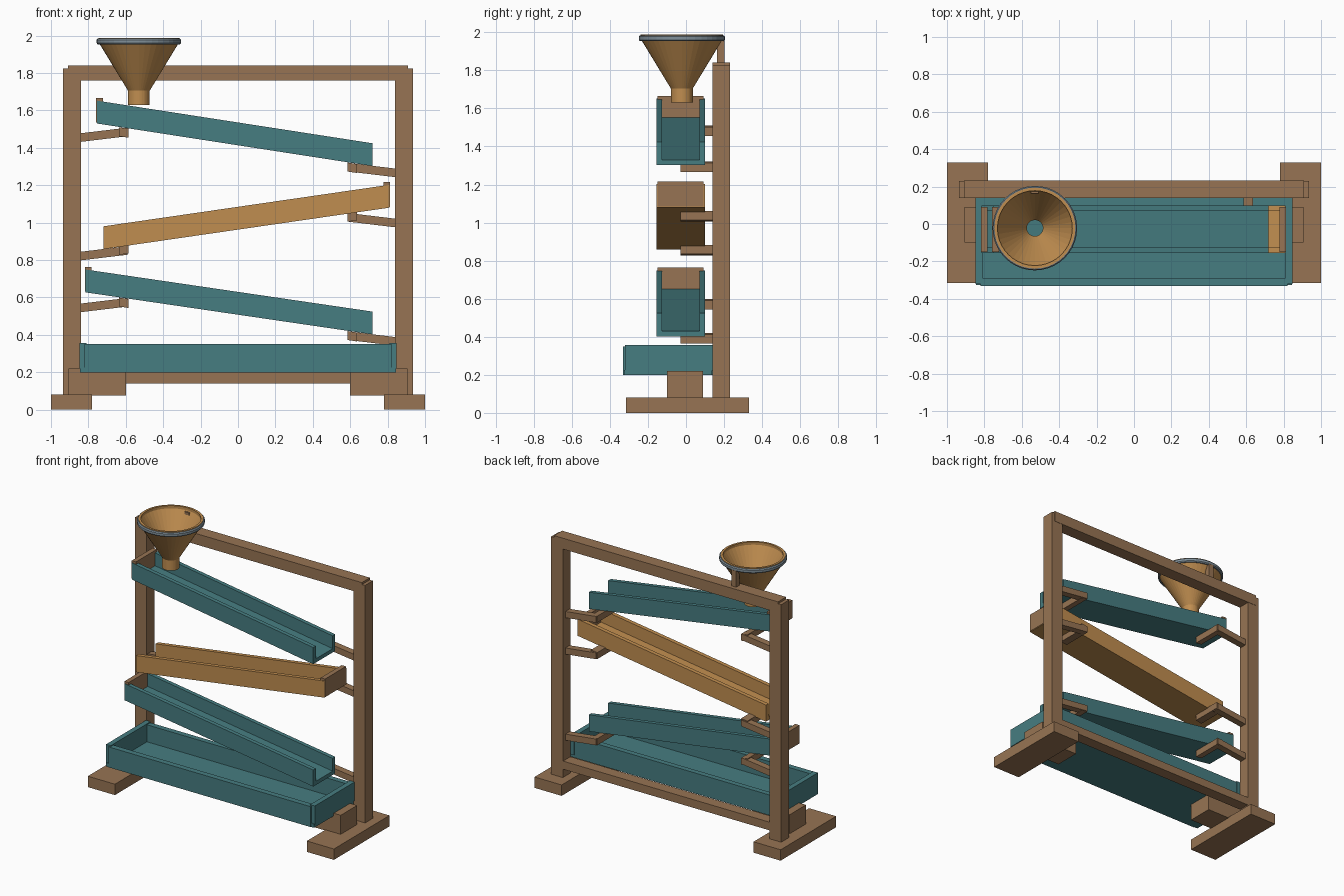
import bpy
import bmesh
import math
from mathutils import Vector

cube = bpy.data.objects.get("Cube")
if cube:
    bpy.data.objects.remove(cube, do_unlink=True)


def material(name, rgb):
    m = bpy.data.materials.new(name)
    m.use_nodes = True
    m.diffuse_color = (*rgb, 1)
    m.node_tree.nodes["Principled BSDF"].inputs["Base Color"].default_value = (*rgb, 1)
    return m


WOOD = material("brown wood", (0.31, 0.175, 0.087))
TEAL = material("teal paint", (0.062, 0.205, 0.22))
AMBER = material("amber wood", (0.53, 0.27, 0.08))
GREY = material("grey metal", (0.22, 0.28, 0.32))


def finish(name, bm, mat):
    bmesh.ops.recalc_face_normals(bm, faces=bm.faces)
    mesh = bpy.data.meshes.new(name)
    bm.to_mesh(mesh)
    bm.free()
    mesh.materials.append(mat)
    obj = bpy.data.objects.new(name, mesh)
    bpy.context.collection.objects.link(obj)
    return obj


def box(name, x, y, z, mat, slope=0.0):
    """Box from (min, max) ranges; slope shears z along x, starting at x[0]."""
    bm = bmesh.new()
    bmesh.ops.create_cube(bm, size=1)
    for v in bm.verts:
        px, py, pz = (r[0] if c < 0 else r[1] for c, r in zip(v.co, (x, y, z)))
        v.co = Vector((px, py, pz + slope * (px - x[0])))
    return finish(name, bm, mat)


def extrude_x(name, profile, x, z, slope, mat):
    """Extrude a (y, z) profile along x with a sheared slope."""
    bm = bmesh.new()
    rings = [[bm.verts.new((px, py, z + pz + slope * (px - x[0]))) for py, pz in profile]
             for px in x]
    n = len(profile)
    for i in range(n):
        j = (i + 1) % n
        bm.faces.new((rings[0][i], rings[0][j], rings[1][j], rings[1][i]))
    for r in rings:
        bm.faces.new(r)
    return finish(name, bm, mat)


def lathe(name, profile, centre, mat, sides=40):
    """Closed (radius, z) profile turned about a vertical axis."""
    bm = bmesh.new()
    rings = []
    for k in range(sides):
        a = math.tau * k / sides
        rings.append([bm.verts.new((centre[0] + r * math.cos(a),
                                    centre[1] + r * math.sin(a), z)) for r, z in profile])
    n = len(profile)
    for k in range(sides):
        p, q = rings[k], rings[(k + 1) % sides]
        for i in range(n):
            j = (i + 1) % n
            bm.faces.new((p[i], p[j], q[j], q[i]))
    return finish(name, bm, mat)


def span(side, a, b):
    return tuple(sorted((side * a, side * b)))


# Frame: feet, posts and tray supports on both sides
FRAME_Y = (0.14, 0.23)
for label, s in (("left", 1), ("right", -1)):
    box(label + "_foot", span(s, 0.78, 1.0), (-0.315, 0.33), (0, 0.08), WOOD)
    box(label + "_post", span(s, 0.84, 0.935), FRAME_Y, (0.08, 1.825), WOOD)
    box(label + "_tray_support", span(s, 0.60, 0.905), (-0.10, 0.09), (0.075, 0.22), WOOD)
box("top_beam", (-0.91, 0.91), (0.138, 0.232), (1.76, 1.84), WOOD)
box("bottom_beam", (-0.85, 0.85), (0.143, 0.227), (0.14, 0.20), WOOD)

# Collecting tray
box("tray_floor", (-0.845, 0.845), (-0.325, 0.135), (0.198, 0.225), TEAL)
box("tray_front_wall", (-0.82, 0.82), (-0.332, -0.29), (0.20, 0.35), TEAL)
box("tray_back_wall", (-0.82, 0.82), (0.10, 0.14), (0.20, 0.35), TEAL)
for label, s in (("left", 1), ("right", -1)):
    box("tray_%s_wall" % label, span(s, 0.81, 0.848), (-0.32, 0.143), (0.22, 0.357), TEAL)

# Ramps: U-shaped channels with an end stop and two brackets each
H, WALL, FLOOR = 0.122, 0.03, 0.028
Y0, Y1 = -0.155, 0.10
CHANNEL = [(Y0, 0), (Y1, 0), (Y1, H), (Y1 - WALL, H), (Y1 - WALL, FLOOR),
           (Y0 + WALL, FLOOR), (Y0 + WALL, H), (Y0, H)]

RAMPS = [("upper", (-0.755, 0.72), 1.53, 1.302, TEAL),
         ("middle", (-0.72, 0.81), 0.858, 1.08, AMBER),
         ("lower", (-0.815, 0.72), 0.627, 0.402, TEAL)]
for name, x, z0, z1, mat in RAMPS:
    slope = (z1 - z0) / (x[1] - x[0])
    extrude_x(name + "_ramp", CHANNEL, x, z0, slope, mat)

    # Stop across the high end
    end = x[0] - 0.003 if slope < 0 else x[1] + 0.003
    inner = end + (0.035 if slope < 0 else -0.035)
    top = max(z0, z1)
    box(name + "_end_stop", tuple(sorted((end, inner))), (Y0 + 0.004, Y1 - 0.008),
        (top + 0.004, top + 0.136), WOOD)

    # Arm from the post, then a rest reaching under the ramp
    for label, s in (("left", 1), ("right", -1)):
        z = z0 + slope * (s * 0.61 - x[0])
        rise = -0.12 * s
        arm_x = span(s, 0.59, 0.85)
        start = z - 0.046 if s > 0 else z - 0.046 - 0.031
        box("%s_%s_arm" % (name, label), arm_x, (0.15, 0.20),
            (start, start + 0.046), WOOD, rise)
        box("%s_%s_rest" % (name, label), span(s, 0.585, 0.635), (-0.03, 0.195),
            (z - 0.046, z + 0.002), WOOD, slope)

# Funnel with spout, metal rim and its support
CENTRE = (-0.53, -0.022)
lathe("funnel", [(0.058, 1.63), (0.058, 1.705), (0.216, 1.965), (0.216, 1.988),
                 (0.200, 1.988), (0.200, 1.968), (0.043, 1.71), (0.043, 1.63)],
      CENTRE, AMBER)
lathe("funnel_rim", [(0.212, 1.953), (0.220, 1.953), (0.226, 1.960), (0.226, 1.977),
                     (0.220, 1.984), (0.212, 1.984)], CENTRE, GREY)
box("funnel_support", (-0.55, -0.51), (0.162, 0.203), (1.83, 1.962), WOOD)
